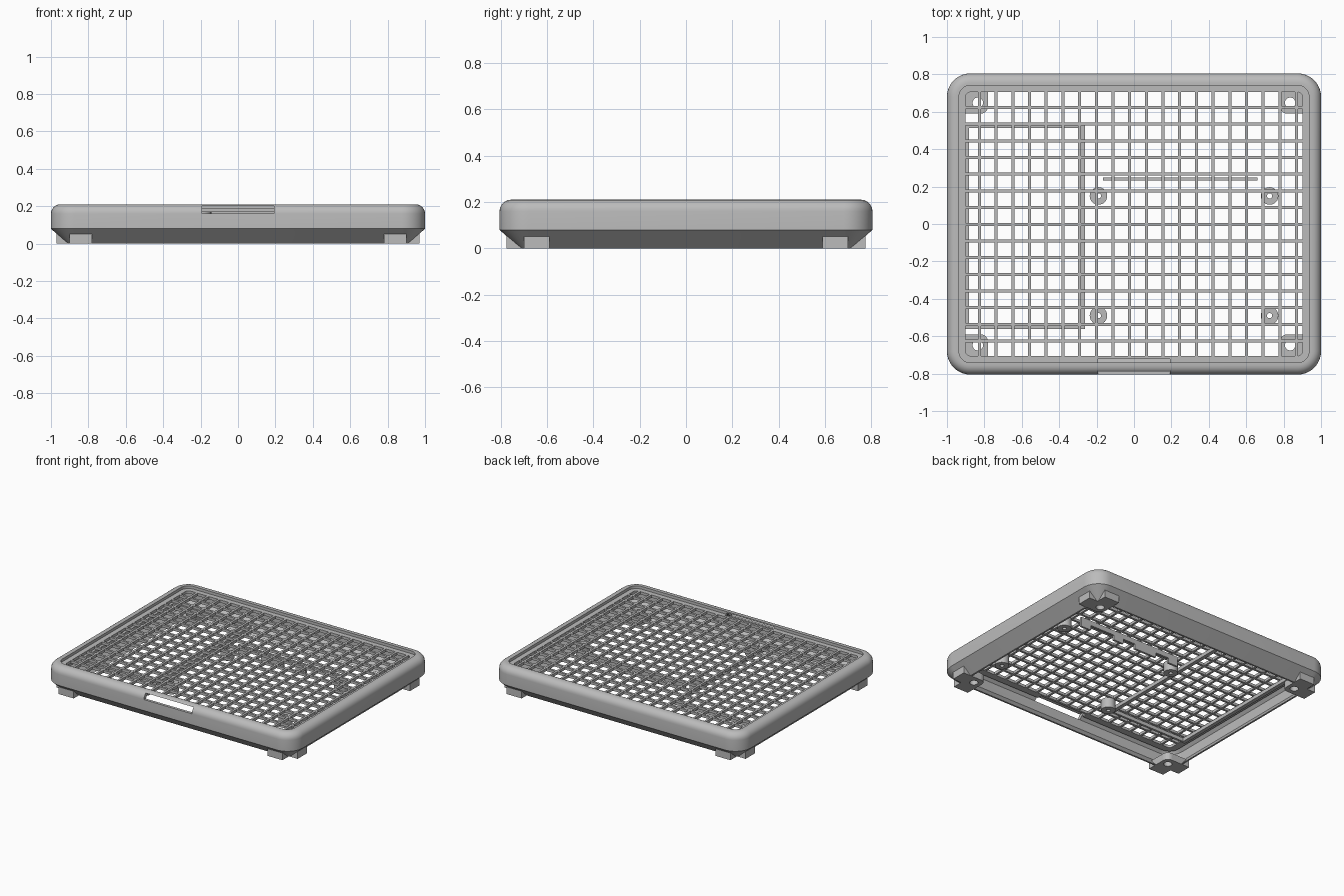
import bpy, bmesh, math
from mathutils import Vector

cube = bpy.data.objects.get("Cube")
if cube:
    bpy.data.objects.remove(cube, do_unlink=True)

HX, HY, CORNER = 1.0, 0.805, 0.125
TOP, BOT = 0.19, 0.17          # panel faces

grey = bpy.data.materials.new("light_grey")
grey.use_nodes = True
grey.diffuse_color = (0.5, 0.5, 0.5, 1)
grey.node_tree.nodes["Principled BSDF"].inputs["Base Color"].default_value = (0.5, 0.5, 0.5, 1)


def finish(name, bm, smooth=False):
    bmesh.ops.recalc_face_normals(bm, faces=bm.faces)
    mesh = bpy.data.meshes.new(name)
    bm.to_mesh(mesh)
    bm.free()
    mesh.materials.append(grey)
    obj = bpy.data.objects.new(name, mesh)
    bpy.context.collection.objects.link(obj)
    if smooth:
        bpy.ops.object.select_all(action="DESELECT")
        obj.select_set(True)
        bpy.context.view_layer.objects.active = obj
        bpy.ops.object.shade_smooth_by_angle(angle=math.radians(35))
    return obj


def add_box(bm, x0, x1, y0, y1, z0, z1):
    verts = bmesh.ops.create_cube(bm, size=1)["verts"]
    for v in verts:
        v.co = Vector(((x0 + x1) / 2 + v.co.x * (x1 - x0),
                       (y0 + y1) / 2 + v.co.y * (y1 - y0),
                       (z0 + z1) / 2 + v.co.z * (z1 - z0)))


def ring(bm, inset, z, steps=10):
    """Rounded rectangle set in from the outer outline."""
    r = max(CORNER - inset, 0.003)
    cx, cy = HX - inset - r, HY - inset - r
    verts = []
    for q, (sx, sy) in enumerate([(1, 1), (-1, 1), (-1, -1), (1, -1)]):
        for i in range(steps + 1):
            a = math.pi / 2 * (q + i / steps)
            verts.append(bm.verts.new((sx * cx + r * math.cos(a), sy * cy + r * math.sin(a), z)))
    return verts


def swept_frame(name, profile, smooth=False):
    """Closed (inset, z) section carried round the rounded rectangle."""
    bm = bmesh.new()
    rings = [ring(bm, *p) for p in profile]
    for a, b in zip(rings, rings[1:] + rings[:1]):
        for i in range(len(a)):
            j = (i + 1) % len(a)
            bm.faces.new((a[i], a[j], b[j], b[i]))
    return finish(name, bm, smooth)


def cut(obj, cutter):
    mod = obj.modifiers.new("cut", "BOOLEAN")
    mod.object = cutter
    mod.operation = "DIFFERENCE"
    mod.solver = "EXACT"
    bpy.context.view_layer.objects.active = obj
    bpy.ops.object.modifier_apply(modifier=mod.name)


def extrude_outline(name, points, z0, z1):
    bm = bmesh.new()
    face = bm.faces.new([bm.verts.new((x, y, z0)) for x, y in points])
    geom = bmesh.ops.extrude_face_region(bm, geom=[face])["geom"]
    for v in geom:
        if isinstance(v, bmesh.types.BMVert):
            v.co.z = z1
    return finish(name, bm)


def tube(name, x, y, r_out, r_in, z0, z1, n=24):
    bm = bmesh.new()
    loops = [[bm.verts.new((x + r * math.cos(math.tau * i / n), y + r * math.sin(math.tau * i / n), z))
              for i in range(n)]
             for r, z in [(r_out, z0), (r_out, z1), (r_in, z1), (r_in, z0)]]
    for a, b in zip(loops, loops[1:] + loops[:1]):
        for i in range(n):
            j = (i + 1) % n
            bm.faces.new((a[i], a[j], b[j], b[i]))
    return finish(name, bm, True)


# Thin outer shell: bevelled skirt, upright wall, rounded rim
arc = [(0.05 - 0.05 * math.cos(a), 0.16 + 0.05 * math.sin(a))
       for a in [math.pi / 2 * i / 6 for i in range(7)]]
shell = swept_frame("outer_shell", [(0.088, 0), (0, 0.08)] + arc +
                    [(0.064, 0.21), (0.064, TOP - 0.003), (0.045, TOP - 0.003),
                     (0.02, 0.16), (0.02, 0.09), (0.1, 0)], True)

# Recessed lip carrying the grid
lip = swept_frame("grid_lip", [(0.05, TOP), (0.1, TOP), (0.1, BOT), (0.05, BOT)])

# Slot through the front wall
bm = bmesh.new()
add_box(bm, -0.193, 0.193, -0.85, -0.722, 0.16, 0.2)
slot = finish("slot_cutter", bm)
for part in (shell, lip):
    cut(part, slot)
bpy.data.objects.remove(slot, do_unlink=True)

# Grid bars
bm = bmesh.new()
step, half = 0.0892, 0.008
for i in range(20):
    x = -0.826 + step * i
    add_box(bm, x - half, x + half, -0.71, 0.71, BOT, TOP)
finish("grid_bars_lengthwise", bm)
bm = bmesh.new()
for i in range(15):
    y = 0.623 - step * i
    add_box(bm, -0.905, 0.905, y - half, y + half, BOT + 0.0005, TOP - 0.0005)
finish("grid_bars_crosswise", bm)

# Corner feet: notched outer corner, rounded inner corner, screw hole
rounded = [(0.82 - 0.04 * math.cos(a), 0.63 - 0.04 * math.sin(a))
           for a in [math.pi / 2 * i / 6 for i in range(7)]]
outline = rounded + [(0.97, 0.59), (0.97, 0.70), (0.90, 0.70), (0.90, 0.775), (0.78, 0.775)]
for sx, side in ((1, "left"), (-1, "right")):
    for sy, end in ((-1, "front"), (1, "back")):
        foot = extrude_outline(f"{end}_{side}_foot", [(sx * x, sy * y) for x, y in outline], 0, 0.052)
        bm = bmesh.new()
        bmesh.ops.create_cone(bm, cap_ends=True, segments=24, radius1=0.028, radius2=0.028, depth=0.3)
        bmesh.ops.translate(bm, verts=bm.verts, vec=(sx * 0.835, sy * 0.648, 0))
        drill = finish("drill", bm)
        cut(foot, drill)
        bpy.data.objects.remove(drill, do_unlink=True)

# Mounting posts under the grid
for i, (x, y) in enumerate([(-0.19, 0.15), (0.725, 0.15), (-0.19, -0.49), (0.725, -0.49)]):
    tube(f"mounting_post_{i + 1}", x, y, 0.047, 0.014, 0.1, BOT + 0.002)

# Ribs bounding the compartment on the right side
bm = bmesh.new()
for x in (-0.895, -0.275):
    add_box(bm, x - 0.014, x + 0.014, -0.562, 0.53, 0.145, BOT + 0.001)
for y in (0.522, -0.554):
    add_box(bm, -0.905, -0.262, y - 0.008, y + 0.008, 0.145, BOT + 0.001)
finish("compartment_ribs", bm)

# Notched support wall
bm = bmesh.new()
add_box(bm, -0.165, 0.66, 0.233, 0.248, 0.135, BOT + 0.001)
for x0, x1 in ((-0.165, -0.09), (0.02, 0.2), (0.3, 0.38), (0.58, 0.66)):
    add_box(bm, x0, x1, 0.233, 0.248, 0.1, 0.136)
finish("support_wall", bm)
